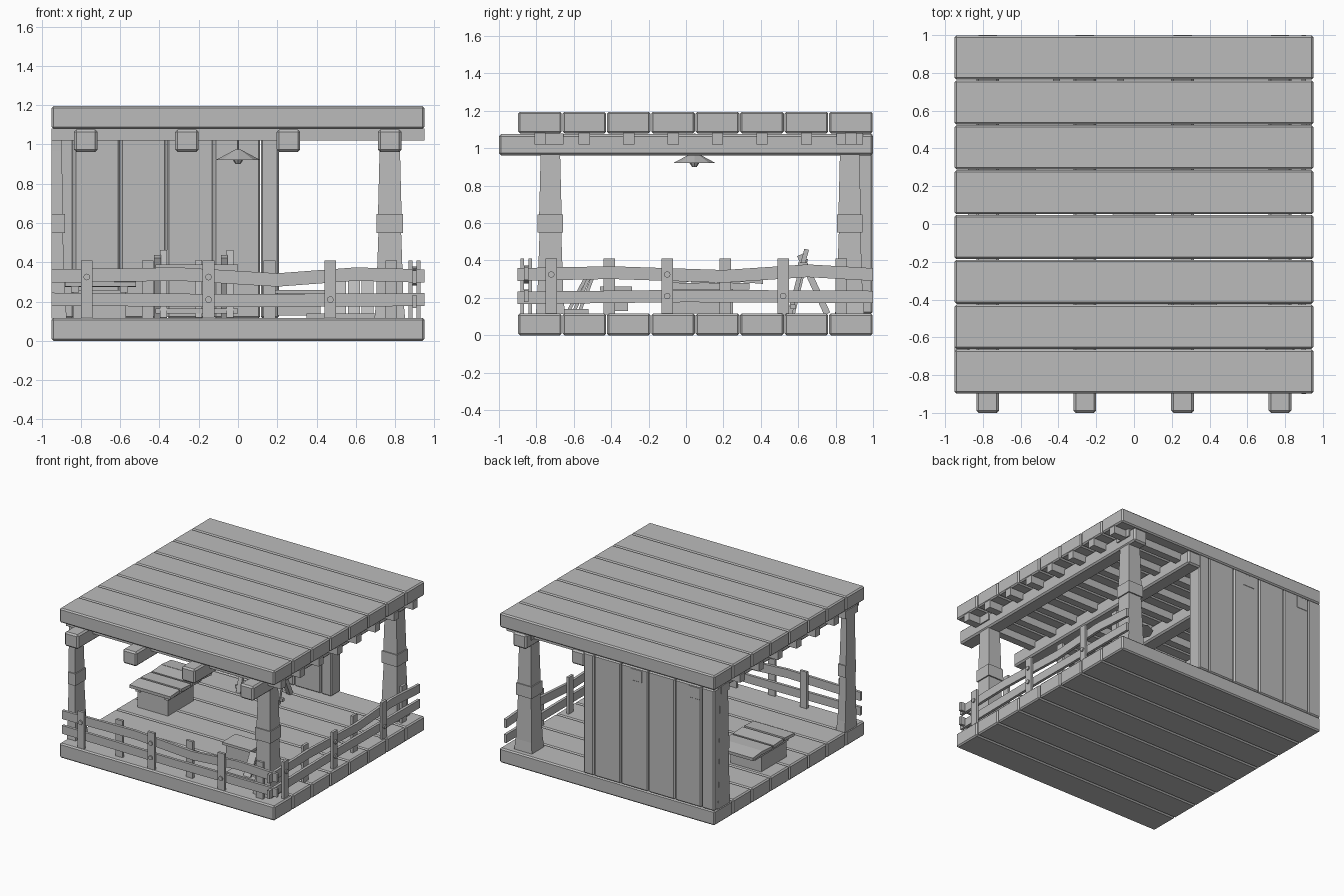
import bpy
import bmesh
from math import atan2, hypot, radians
from mathutils import Vector, Matrix

if "Cube" in bpy.data.objects:
    bpy.data.objects.remove(bpy.data.objects["Cube"], do_unlink=True)

wood = bpy.data.materials.new("plain grey")
wood.use_nodes = True
GREY = (0.5, 0.5, 0.5, 1)
wood.diffuse_color = GREY
wood.node_tree.nodes["Principled BSDF"].inputs["Base Color"].default_value = GREY


def finish(name, bm):
    bmesh.ops.recalc_face_normals(bm, faces=bm.faces)
    mesh = bpy.data.meshes.new(name)
    bm.to_mesh(mesh)
    bm.free()
    mesh.materials.append(wood)
    ob = bpy.data.objects.new(name, mesh)
    bpy.context.collection.objects.link(ob)
    return ob


def box(name, x, y, z, bevel=0.0, rot=None):
    """Box from (min, max) ranges, optionally chamfered and turned about its middle."""
    bm = bmesh.new()
    bmesh.ops.create_cube(bm, size=1)
    size = [r[1] - r[0] for r in (x, y, z)]
    bmesh.ops.scale(bm, vec=size, verts=bm.verts)
    if bevel:
        bmesh.ops.bevel(bm, geom=bm.edges[:], offset=bevel, segments=1, affect='EDGES')
    if rot:
        bmesh.ops.rotate(bm, verts=bm.verts, matrix=Matrix.Rotation(radians(rot[1]), 3, rot[0]))
    bmesh.ops.translate(bm, verts=bm.verts, vec=[sum(r) / 2 for r in (x, y, z)])
    return finish(name, bm)


def around(c, half):
    return (c - half, c + half)


def strut(name, a, b, w, t):
    """Straight batten between two points."""
    a, b = Vector(a), Vector(b)
    bm = bmesh.new()
    bmesh.ops.create_cube(bm, size=1)
    bmesh.ops.scale(bm, vec=(w, t, (b - a).length), verts=bm.verts)
    turn = Vector((0, 0, 1)).rotation_difference(b - a).to_matrix()
    bmesh.ops.rotate(bm, verts=bm.verts, matrix=turn)
    bmesh.ops.translate(bm, verts=bm.verts, vec=(a + b) / 2)
    return finish(name, bm)


def lathe(name, centre, rings, sides, axis='Z'):
    """Stack of (height, radius) rings."""
    bm = bmesh.new()
    for (h0, r0), (h1, r1) in zip(rings, rings[1:]):
        bmesh.ops.create_cone(bm, cap_ends=True, segments=sides, radius1=r0, radius2=r1,
                              depth=h1 - h0, matrix=Matrix.Translation((0, 0, (h0 + h1) / 2)))
    if axis != 'Z':
        other = 'Y' if axis == 'X' else 'X'
        bmesh.ops.rotate(bm, verts=bm.verts, matrix=Matrix.Rotation(radians(90), 3, other))
    bmesh.ops.translate(bm, verts=bm.verts, vec=centre)
    return finish(name, bm)


# Floor and roof boards, with the rafters under each roof board
PITCH = 1.9 / 8
for i in range(8):
    y0 = -0.9 + i * PITCH
    span = (y0 + 0.002, y0 + PITCH - 0.002)
    box("floor_board", (-0.95, 0.95), span, (0, 0.117), 0.01)
    box("roof_board", (-0.95, 0.95), span, (1.08, 1.195), 0.01)
    box("rafter", (-0.95, 0.95), around(y0 + PITCH / 2, 0.03), (1.02, 1.082))

# Main beams running front to back
for x in (-0.775, -0.26, 0.257, 0.773):
    box("roof_beam", around(x, 0.06), (-1, 1), (0.962, 1.076), 0.012)

# Back wall of upright boards
edges = [-0.95, -0.835, -0.6, -0.363, -0.122, 0.115, 0.21]
for a, b in zip(edges, edges[1:]):
    box("wall_board", (a + 0.002, b - 0.002), (0.88, 0.998), (0.115, 1.08), 0.009)


# Hewn posts with a band; the ones on the left edge are cut flush
def post(name, cx, cy):
    profile = [(0.115, 0.078), (0.2, 0.07), (0.55, 0.058), (0.55, 0.068), (0.645, 0.068),
               (0.645, 0.06), (0.97, 0.052), (1.02, 0.052), (1.02, 0.07), (1.08, 0.07)]
    bm = bmesh.new()
    rows = [[bm.verts.new((cx + sx * r, cy + sy * r, z))
             for sx, sy in ((-1, -1), (1, -1), (1, 1), (-1, 1))] for z, r in profile]
    for low, high in zip(rows, rows[1:]):
        for k in range(4):
            n = (k + 1) % 4
            bm.faces.new((low[k], low[n], high[n], high[k]))
    bm.faces.new(rows[0])
    bm.faces.new(rows[-1])
    cut = bmesh.ops.bisect_plane(bm, geom=bm.verts[:] + bm.edges[:] + bm.faces[:],
                                 plane_co=(-0.949, 0, 0), plane_no=(-1, 0, 0), clear_outer=True)
    rim = [e for e in cut["geom_cut"] if isinstance(e, bmesh.types.BMEdge)]
    if rim:
        bmesh.ops.contextual_create(bm, geom=rim)
    finish(name, bm)


for side, x in (("left", 0.773), ("right", -0.95)):
    post("front_post_" + side, x, -0.725)
    post("back_post_" + side, x, 0.875)


# Fences: crooked rails between alternating outer and inner pickets
def rail(name, path, height, place, d0, d1):
    bm = bmesh.new()
    rows = [[bm.verts.new(place(s, d, z + h)) for d, h in
             ((d0, -height / 2), (d1, -height / 2), (d1, height / 2), (d0, height / 2))]
            for s, z in path]
    for a, b in zip(rows, rows[1:]):
        for k in range(4):
            n = (k + 1) % 4
            bm.faces.new((a[k], a[n], b[n], b[k]))
    bm.faces.new(rows[0])
    bm.faces.new(rows[-1])
    finish(name, bm)


def fence(side, place, axis, start, upper, lower):
    # d is the distance in from the outer face of the fence
    rail(side + "_upper_rail", upper, 0.068, place, 0.02, 0.042)
    rail(side + "_lower_rail", lower, 0.066, place, 0.02, 0.042)
    for i in range(6):
        s = start + i * 0.31
        d = (0.042, 0.062) if i % 2 else (0, 0.02)
        a, b = place(s - 0.03, d[0], 0.11), place(s + 0.03, d[1], 0.41)
        box(side + "_picket", *[tuple(sorted(p)) for p in zip(a, b)])
    for i, z in ((0, 0.325), (2, 0.325), (2, 0.21), (4, 0.21)):
        lathe(side + "_bolt", place(start + i * 0.31, 0, z), [(-0.01, 0.017), (0.01, 0.017)], 10, axis)


fence("front", lambda s, d, z: (s, -0.885 + d, z), 'Y', -0.77,
      [(-0.95, 0.33), (-0.3, 0.34), (0.2, 0.31), (0.6, 0.34), (0.95, 0.33)],
      [(-0.95, 0.212), (0, 0.205), (0.95, 0.21)])
fence("left", lambda s, d, z: (0.93 - d, s, z), 'X', -0.72,
      [(-0.9, 0.325), (-0.4, 0.335), (0.2, 0.315), (0.65, 0.345), (1, 0.325)],
      [(-0.9, 0.2), (0, 0.21), (1, 0.205)])

# Hanging lamp
lathe("lamp_shade", (0, 0.045, 0), [(0.92, 0.115), (0.975, 0.012)], 8)
lathe("lamp_bulb", (0, 0.045, 0), [(0.9, 0.012), (0.922, 0.027)], 8)
lathe("lamp_cord", (0, 0.045, 0), [(0.97, 0.006), (1.08, 0.006)], 6)

# Low table: crate body under loose boards
box("table_crate", (-0.84, -0.57), (-0.07, 0.25), (0.117, 0.26))
for x in (-0.83, -0.58):
    box("table_batten", around(x, 0.02), (-0.08, 0.34), (0.245, 0.28))
for y, tilt in ((-0.05, 4), (0.09, -3), (0.23, 3), (0.35, -5)):
    box("table_board", (-0.88, -0.52), around(y, 0.062), (0.28, 0.305), 0, ('X', tilt))

# Trestle near the back wall
box("trestle_beam", (-0.42, 0.0), (0.6, 0.65), (0.35, 0.39))
for x in (-0.38, -0.04):
    strut("trestle_leg", (x, 0.555, 0.115), (x, 0.645, 0.46), 0.035, 0.025)
    strut("trestle_leg", (x - 0.03, 0.755, 0.115), (x - 0.03, 0.61, 0.43), 0.035, 0.035)
strut("trestle_leg", (-0.2, 0.57, 0.115), (-0.2, 0.64, 0.41), 0.035, 0.025)
box("trestle_foot", (-0.42, 0.0), (0.56, 0.585), (0.14, 0.165))

# Small crate and leaning boards behind the front fence
box("small_crate", (0.2, 0.42), (-0.44, -0.31), (0.13, 0.25))
box("crate_lid", (0.18, 0.44), (-0.46, -0.29), (0.24, 0.26))
box("loose_plank", (0.35, 0.7), (-0.65, -0.52), (0.115, 0.14))
for i, x in enumerate((0.52, 0.59, 0.66)):
    y = -0.63 + i * 0.03
    strut("leaning_board", (x, y, 0.125), (x, y + 0.09, 0.3 + 0.03 * i), 0.062, 0.018)
